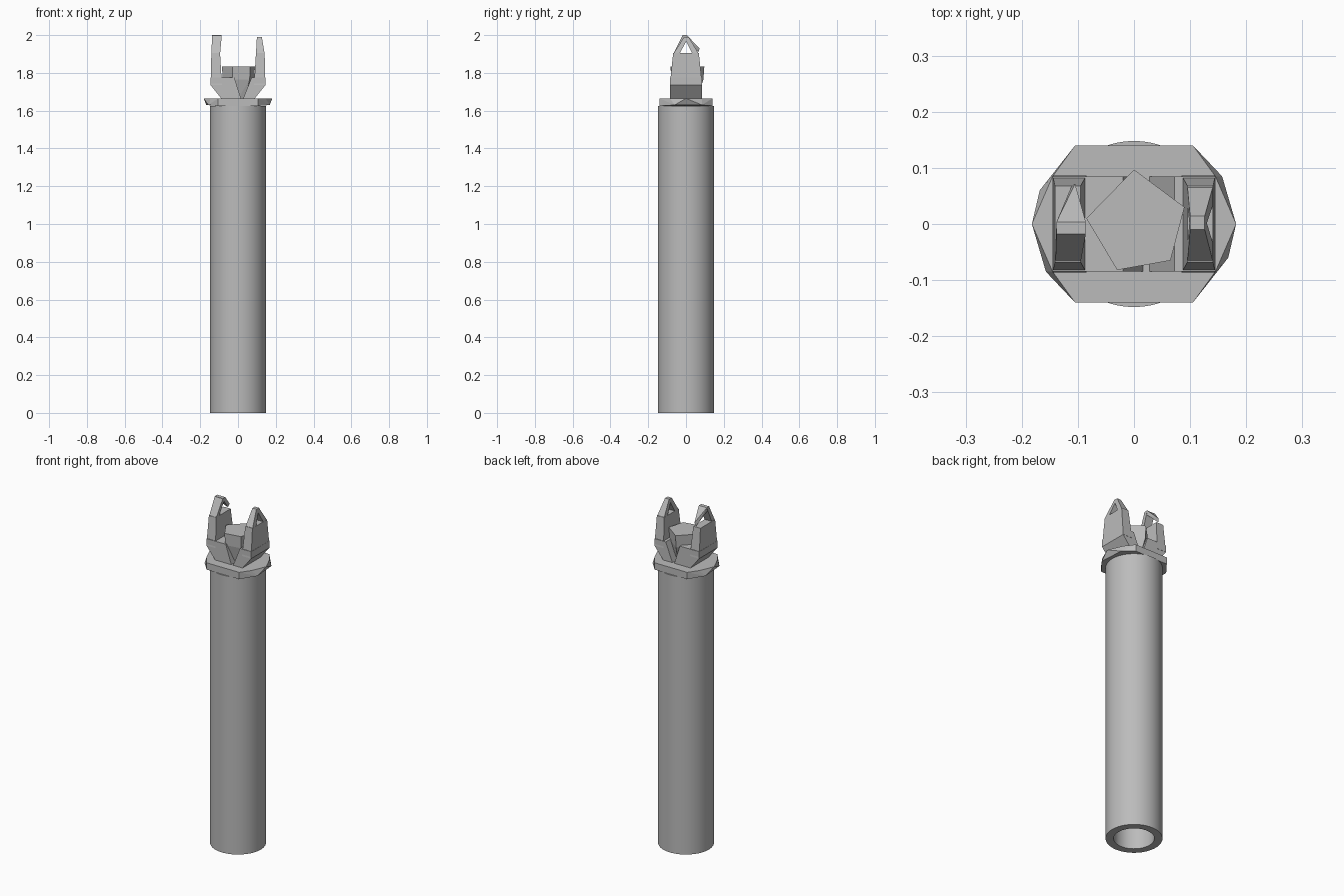
import bpy, bmesh, math
from mathutils import Vector

cube = bpy.data.objects.get("Cube")
if cube:
    bpy.data.objects.remove(cube, do_unlink=True)

grey = bpy.data.materials.new("plain grey")
grey.use_nodes = True
colour = (0.5, 0.5, 0.5, 1)
grey.diffuse_color = colour
grey.node_tree.nodes["Principled BSDF"].inputs["Base Color"].default_value = colour


def finish(name, bm):
    bmesh.ops.recalc_face_normals(bm, faces=bm.faces)
    mesh = bpy.data.meshes.new(name)
    bm.to_mesh(mesh)
    bm.free()
    mesh.materials.append(grey)
    obj = bpy.data.objects.new(name, mesh)
    bpy.context.collection.objects.link(obj)
    return obj


def faceted(name, points):
    """Faceted solid wrapped around a few corner points."""
    bm = bmesh.new()
    for p in points:
        bm.verts.new(p)
    result = bmesh.ops.convex_hull(bm, input=bm.verts)
    spare = {v for v in result["geom_interior"] if isinstance(v, bmesh.types.BMVert)}
    bmesh.ops.delete(bm, geom=list(spare), context='VERTS')
    bmesh.ops.dissolve_limit(bm, angle_limit=math.radians(1),
                             verts=bm.verts, edges=bm.edges)
    return finish(name, bm)


def box_at(x0, x1, y0, y1, z):
    return [(x, y, z) for x in (x0, x1) for y in (y0, y1)]


def strut(name, start, end):
    """Thin band between two cross edges, each (x0, x1, y0, y1, z)."""
    return faceted(name, box_at(*start) + box_at(*end))


# Hollow tube, turned from its wall section
bm = bmesh.new()
section = [(0.106, 0), (0.148, 0), (0.148, 1.625), (0.106, 1.625)]
ring = [bm.verts.new((r, 0, z)) for r, z in section]
edges = [bm.edges.new((ring[i], ring[(i + 1) % len(ring)])) for i in range(len(ring))]
bmesh.ops.spin(bm, geom=ring + edges, cent=(0, 0, 0), axis=(0, 0, 1),
               angle=math.tau, steps=64)
bmesh.ops.remove_doubles(bm, verts=bm.verts, dist=0.0005)
tube = finish("tube", bm)
bpy.context.view_layer.objects.active = tube
tube.select_set(True)
bpy.ops.object.shade_smooth_by_angle(angle=math.radians(30))
tube.select_set(False)

# Faceted collar with pointed ends
collar = []
for s in (-1, 1):
    collar.append((s * 0.182, 0, 1.665))
    for t in (-1, 1):
        collar += [(s * 0.105, t * 0.14, 1.665), (s * 0.145, t * 0.085, 1.665),
                   (s * 0.105, t * 0.14, 1.625)]
    collar += [(s * 0.168, -s * 0.06, 1.63), (s * 0.157, s * 0.085, 1.63)]
faceted("collar", collar)

# Five-sided crystal between the prongs
pentagon = [(0, 0.097), (0.09, 0.03), (0.065, -0.065), (-0.03, -0.082), (-0.085, 0.01)]
crystal = [(x, y, 1.835) for x, y in pentagon]
crystal += [(x * 0.95, y * 0.95, 1.765) for x, y in pentagon]
crystal += [(x * 0.4 + 0.01, y * 0.6, 1.66) for x, y in pentagon]
faceted("crystal", crystal)

# Prong feet and uprights; inner edges form a V at the middle
for side, s, inner_top, inner_foot in (("right", -1, -0.02, 0.018),
                                       ("left", 1, 0.072, 0.026)):
    foot = []
    for x, z in ((s * 0.085, 1.66), (s * 0.145, 1.735), (s * 0.145, 1.775),
                 (inner_top, 1.775), (inner_foot, 1.66)):
        foot += [(x, y, z) for y in (-0.085, 0.085)]
    faceted(side + "_prong_foot", foot)
    upright = box_at(s * 0.085, s * 0.145, -0.086, 0.086, 1.735)
    upright += box_at(s * 0.095, s * 0.141, -0.068, 0.068, 1.905)
    faceted(side + "_prong", upright)

# Right tip: a rising band, then a pointed shard left hanging free
strut("right_tip_band", (-0.14, -0.095, -0.068, -0.04, 1.9),
      (-0.138, -0.086, -0.018, 0.004, 1.998))
faceted("right_tip_shard",
        box_at(-0.138, -0.086, -0.018, 0.004, 2.0)
        + [(-0.135, 0.0, 1.975), (-0.09, 0.0, 1.975),
           (-0.105, 0.072, 1.93), (-0.112, 0.066, 1.91)])

# Left tip: two bands meeting in a closed peak
strut("left_tip_front", (0.095, 0.141, -0.068, -0.035, 1.9),
      (0.1, 0.126, -0.01, 0.014, 1.99))
strut("left_tip_back", (0.095, 0.141, 0.035, 0.068, 1.9),
      (0.1, 0.126, -0.01, 0.014, 1.99))
